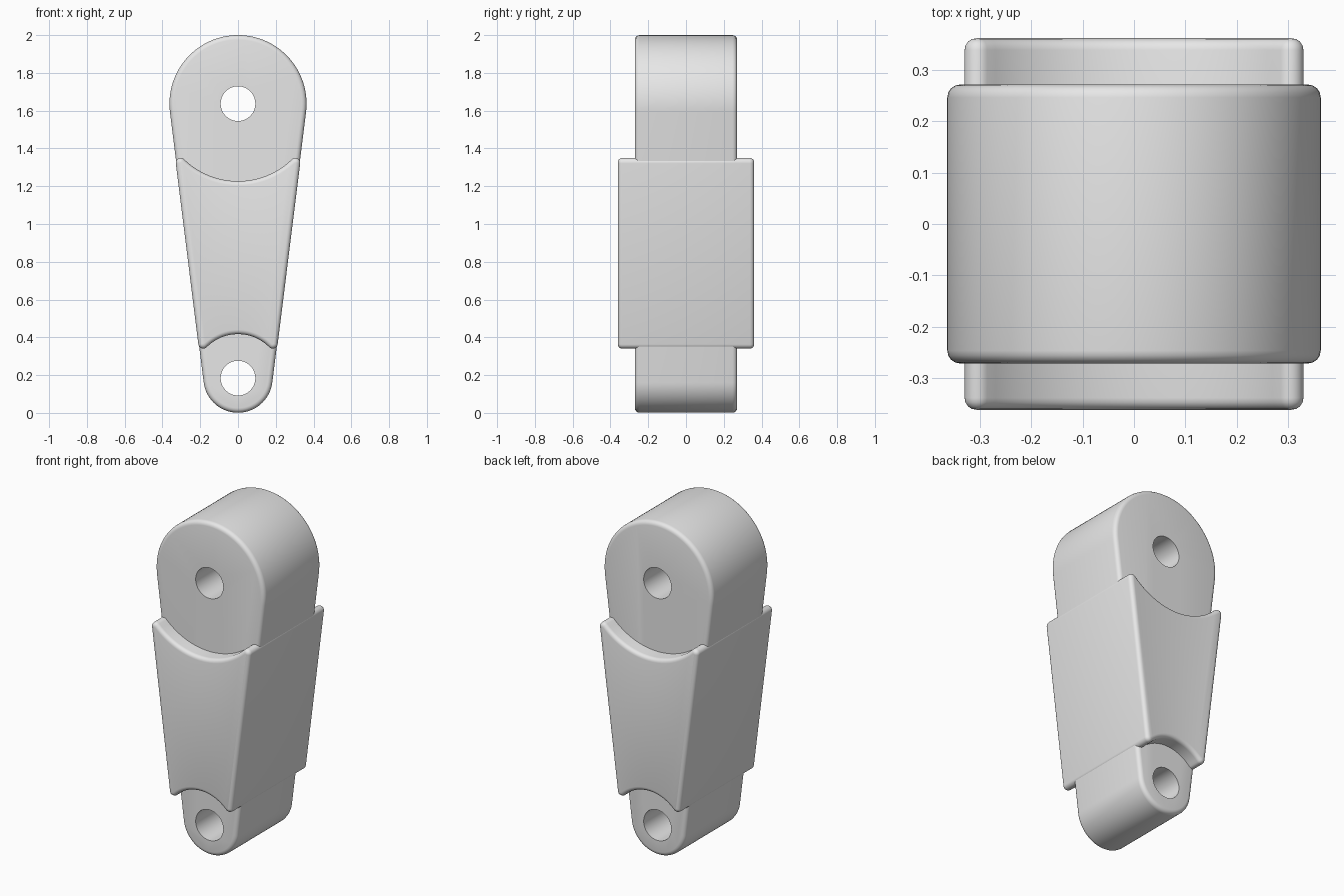
import bpy, bmesh, math
from mathutils import Vector

cube = bpy.data.objects.get("Cube")
if cube:
    bpy.data.objects.remove(cube, do_unlink=True)

# Main dimensions: large eye at the top, small eye at the bottom
TOP, R_TOP = Vector((0, 1.637)), 0.363
LOW, R_LOW = Vector((0, 0.184)), 0.183
SLOPE = math.asin((R_TOP - R_LOW) / (TOP.y - LOW.y))
HOLE_R = 0.092
FILLET = 0.026

grey = bpy.data.materials.new("plain grey")
grey.use_nodes = True
grey.diffuse_color = (0.8, 0.8, 0.8, 1)
grey.node_tree.nodes["Principled BSDF"].inputs["Base Color"].default_value = (0.8, 0.8, 0.8, 1)


def arc(centre, radius, start, end, steps):
    """Points along an arc in the x-z plane."""
    angles = [start + (end - start) * i / steps for i in range(steps + 1)]
    return [centre + radius * Vector((math.cos(a), math.sin(a))) for a in angles]


def extrude_profile(name, points, half_depth):
    """Solid made by sweeping an x-z outline along y."""
    bm = bmesh.new()
    face = bm.faces.new([bm.verts.new((p.x, -half_depth, p.y)) for p in points])
    sweep = bmesh.ops.extrude_face_region(bm, geom=[face])
    moved = [g for g in sweep["geom"] if isinstance(g, bmesh.types.BMVert)]
    bmesh.ops.translate(bm, vec=(0, 2 * half_depth, 0), verts=moved)
    bmesh.ops.recalc_face_normals(bm, faces=bm.faces)
    mesh = bpy.data.meshes.new(name)
    bm.to_mesh(mesh)
    bm.free()
    mesh.materials.append(grey)
    obj = bpy.data.objects.new(name, mesh)
    bpy.context.collection.objects.link(obj)
    return obj


def round_rim(obj, width):
    bevel = obj.modifiers.new("rounded rim", "BEVEL")
    bevel.width = width
    bevel.segments = 4
    bevel.limit_method = "ANGLE"
    bevel.angle_limit = math.radians(50)
    bevel.use_clamp_overlap = False


def finish(obj):
    """Apply the modifiers and shade smoothly."""
    bpy.ops.object.select_all(action="DESELECT")
    obj.select_set(True)
    bpy.context.view_layer.objects.active = obj
    for mod in list(obj.modifiers):
        bpy.ops.object.modifier_apply(modifier=mod.name)
    bpy.ops.object.shade_smooth_by_angle(angle=math.radians(35))


def corner(eye, radius, side):
    """Rounded corner where a scooped end meets the tapering right flank."""
    normal = Vector((math.cos(SLOPE), -math.sin(SLOPE)))
    along = Vector((math.sin(SLOPE), math.cos(SLOPE)))
    eye_r = R_TOP if eye is TOP else R_LOW
    reach = eye_r + 0.003 - FILLET
    q = normal * reach + along * side * math.sqrt((radius + FILLET) ** 2 - reach ** 2)
    to_eye = math.atan2(-q.y, -q.x)
    if side > 0:
        to_eye -= 2 * math.pi if to_eye > 0 else 0
    return arc(eye + q, FILLET, -SLOPE, to_eye, 8), math.atan2(q.y, q.x)


# Link body: tapered bar with round ends
outline = arc(LOW, R_LOW, math.pi + SLOPE, 2 * math.pi - SLOPE, 40)
outline += arc(TOP, R_TOP, -SLOPE, math.pi + SLOPE, 56)
body = extrude_profile("link_body", outline, 0.271)
round_rim(body, 0.025)

# Pin holes cut through both eyes
for eye in (TOP, LOW):
    cutter = extrude_profile("pin_hole_cutter", arc(eye, HOLE_R, 0, 2 * math.pi, 32)[:-1], 0.5)
    cutter.hide_render = True
    cut = body.modifiers.new("pin hole", "BOOLEAN")
    cut.operation = "DIFFERENCE"
    cut.solver = "EXACT"
    cut.object = cutter
finish(body)
for obj in [o for o in bpy.data.objects if o.name.startswith("pin_hole_cutter")]:
    bpy.data.objects.remove(obj, do_unlink=True)

# Raised middle block, scooped around each eye, standing proud front and back
R_SCOOP_TOP, R_SCOOP_LOW = 0.410, 0.233
upper, upper_angle = corner(TOP, R_SCOOP_TOP, -1)
lower, lower_angle = corner(LOW, R_SCOOP_LOW, 1)
half = arc(LOW, R_SCOOP_LOW, math.pi / 2, lower_angle, 14)[:-1]
half += lower[::-1]
half += upper
half += arc(TOP, R_SCOOP_TOP, upper_angle, -math.pi / 2, 14)[1:]
mirrored = [Vector((-p.x, p.y)) for p in half[-2:0:-1]]
block = extrude_profile("middle_block", half + mirrored, 0.361)
round_rim(block, 0.023)
finish(block)
